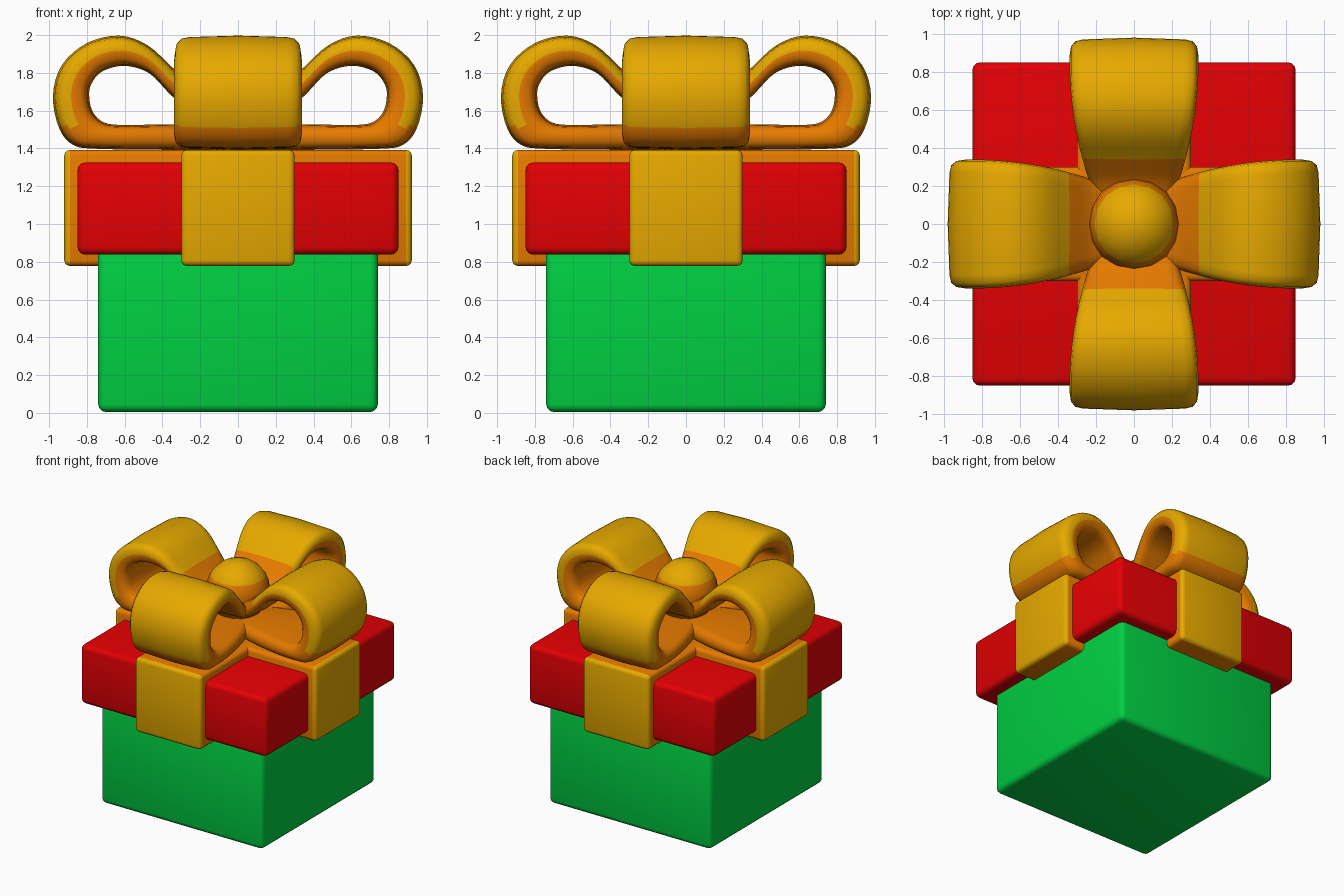
import bpy, bmesh, math
from mathutils import Vector, Matrix

if "Cube" in bpy.data.objects:
    bpy.data.objects.remove(bpy.data.objects["Cube"])


def material(name, rgb):
    m = bpy.data.materials.new(name)
    m.diffuse_color = (*rgb, 1)
    m.use_nodes = True
    m.node_tree.nodes["Principled BSDF"].inputs["Base Color"].default_value = m.diffuse_color
    return m


GREEN = material("green", (0.0, 0.63, 0.055))
RED = material("red", (0.78, 0.0, 0.001))
YELLOW = material("golden_yellow", (0.82, 0.41, 0.0))
ORANGE = material("orange", (0.83, 0.205, 0.0))


def finish(name, bm, mats):
    bmesh.ops.recalc_face_normals(bm, faces=bm.faces[:])
    me = bpy.data.meshes.new(name)
    bm.to_mesh(me)
    bm.free()
    for m in mats:
        me.materials.append(m)
    ob = bpy.data.objects.new(name, me)
    bpy.context.collection.objects.link(ob)
    bpy.ops.object.select_all(action='DESELECT')
    ob.select_set(True)
    bpy.context.view_layer.objects.active = ob
    bpy.ops.object.shade_smooth_by_angle(angle=math.radians(50))
    return ob


def rounded_box(hx, hy, z0, z1, r=0.04):
    bm = bmesh.new()
    bmesh.ops.create_cube(bm, size=2)
    for v in bm.verts:
        v.co = Vector((v.co.x * hx, v.co.y * hy, z0 if v.co.z < 0 else z1))
    bmesh.ops.bevel(bm, geom=bm.edges[:], offset=r, segments=3, profile=0.5,
                    affect='EDGES')
    return bm


# Box and lid
finish("box", rounded_box(0.74, 0.74, 0.005, 0.9), [GREEN])
finish("lid", rounded_box(0.85, 0.85, 0.838, 1.325), [RED])

# Two crossing ribbon bands, golden on their outer ends
for axis, name in enumerate(("ribbon_across", "ribbon_front_to_back")):
    half = [0.3, 0.3]
    half[axis] = 0.92
    bm = rounded_box(*half, 0.778, 1.392, 0.03)
    for f in bm.faces:
        if abs(f.calc_center_median()[axis]) > 0.88:
            f.material_index = 1
    finish(name, bm, [ORANGE, YELLOW])

# Bow loop side profile: outer (distance, z) and matching inner (distance, z)
PROFILE = [Vector(p) for p in (
    (0.02, 1.64, 0.05, 1.53), (0.20, 1.70, 0.23, 1.58),
    (0.34, 1.82, 0.36, 1.69), (0.48, 1.945, 0.47, 1.80),
    (0.63, 1.995, 0.60, 1.84), (0.80, 1.955, 0.72, 1.81),
    (0.93, 1.84, 0.78, 1.74), (0.977, 1.68, 0.79, 1.67),
    (0.945, 1.51, 0.77, 1.59), (0.87, 1.42, 0.71, 1.535),
    (0.74, 1.40, 0.60, 1.522), (0.40, 1.395, 0.40, 1.525),
    (0.02, 1.39, 0.05, 1.52))]


def smooth_path(pts, steps):
    out = []
    for i in range(len(pts) - 1):
        a, b, c, d = (pts[max(0, min(len(pts) - 1, i + k))] for k in (-1, 0, 1, 2))
        for s in range(steps):
            t = s / steps
            out.append(0.5 * (2 * b + (c - a) * t + (2 * a - 5 * b + 4 * c - d) * t * t
                              + (3 * b - a - 3 * c + d) * t ** 3))
    return out + [pts[-1]]


# Band cross-section: (side sign, edge offset, thickness position)
R = 0.07
SECTION = []
for side in (1, -1):
    for deg in range(-90, 91, 30):
        a = math.radians(deg * side)
        SECTION.append((side, R * (math.cos(a) ** 0.8 - 1) if abs(deg) < 90 else -R,
                        0.93 * math.copysign(abs(math.sin(a)) ** 0.8, math.sin(a))))
    SECTION.append((0, 0, side * 1.03))


def bow_loop(name, angle):
    bm = bmesh.new()
    rings = []
    for p in smooth_path(PROFILE, 4):
        outer, inner = Vector((p[0], p[1])), Vector((p[2], p[3]))
        ring = []
        for side, off, s in SECTION:
            c = inner.lerp(outer, (s + 1) / 2)
            w = 0.339 - 0.19 * (1 - min(1, c.x / 0.85)) ** 2
            ring.append(bm.verts.new((c.x, side * (w + off), c.y)))
        rings.append(ring)
    n = len(SECTION)
    for ra, rb in zip(rings, rings[1:]):
        for j in range(n):
            k = (j + 1) % n
            f = bm.faces.new((ra[j], ra[k], rb[k], rb[j]))
            c = f.calc_center_median()
            # golden outer half, orange inside, underneath and near the knot
            if SECTION[j][2] + SECTION[k][2] > 0.01 and c.x > 0.33 and c.z > 1.515:
                f.material_index = 1
    bm.faces.new(rings[0])
    bm.faces.new(rings[-1])
    bm.transform(Matrix.Rotation(angle, 4, 'Z'))
    finish(name, bm, [ORANGE, YELLOW])


for i, side in enumerate(("right", "back", "left", "front")):
    bow_loop("bow_loop_" + side, i * math.pi / 2)

# Round knot in the middle of the bow, golden on top
bm = bmesh.new()
bmesh.ops.create_uvsphere(bm, u_segments=16, v_segments=12, radius=0.24)
for f in bm.faces:
    if f.calc_center_median().z > 0.12:
        f.material_index = 1
bm.transform(Matrix.Translation((0, 0, 1.685)))
finish("bow_knot", bm, [ORANGE, YELLOW])
